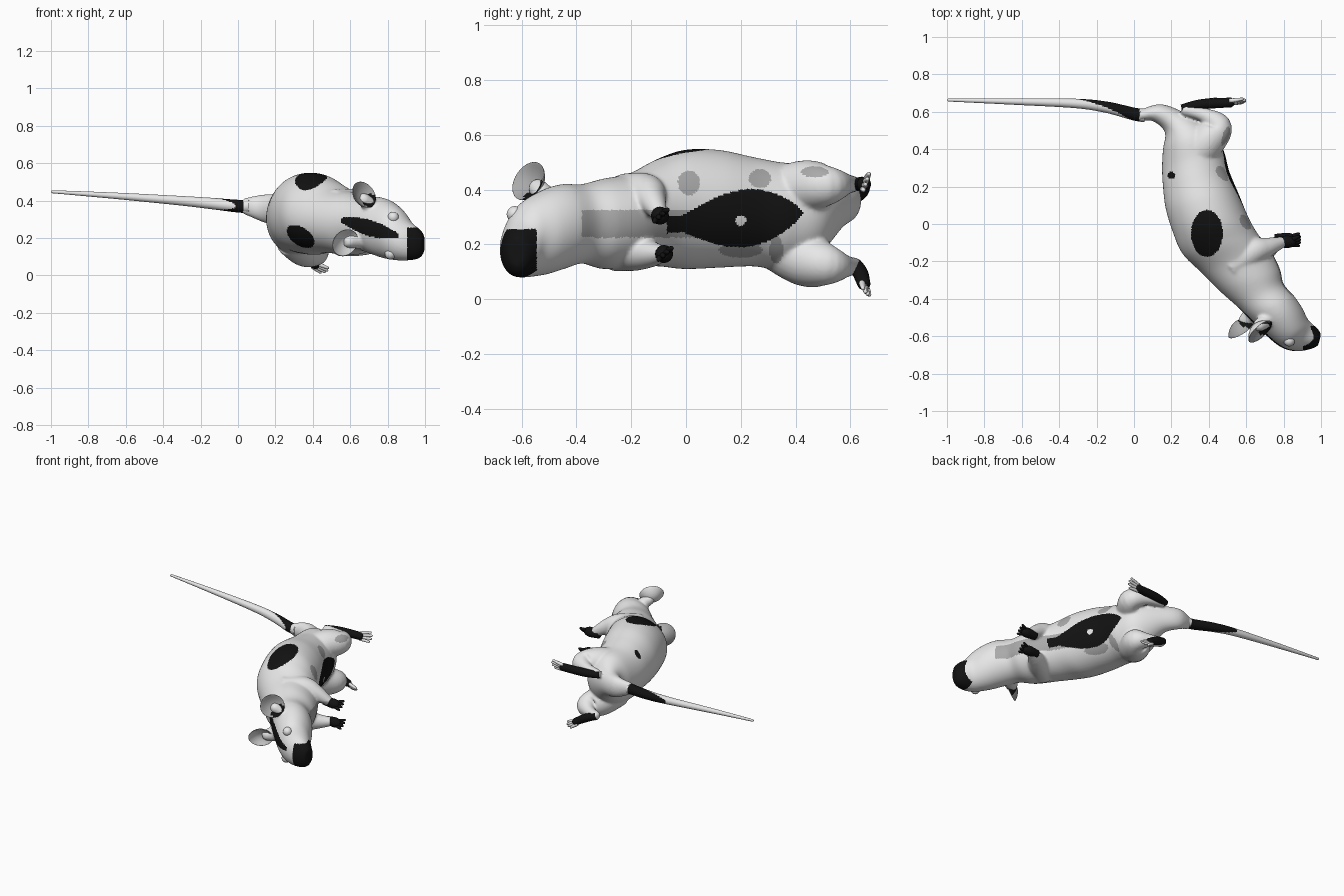
import bpy, bmesh, math
from mathutils import Vector

if "Cube" in bpy.data.objects:
    bpy.data.objects.remove(bpy.data.objects["Cube"])


def material(name, v):
    m = bpy.data.materials.new(name)
    m.diffuse_color = (v, v, v, 1)
    m.use_nodes = True
    m.node_tree.nodes["Principled BSDF"].inputs["Base Color"].default_value = m.diffuse_color
    return m


MATS = [material("pale fur", 0.88), material("black fur", 0.006), material("grey fur", 0.40)]
PALE, BLACK, GREY = 0, 1, 2


def finish(bm, name, paint):
    """Turn a bmesh into an object and colour its faces by rule."""
    bmesh.ops.recalc_face_normals(bm, faces=bm.faces)
    bm.normal_update()
    for f in bm.faces:
        f.smooth = True
        f.material_index = paint(f.calc_center_median(), f.normal) if callable(paint) else paint
    me = bpy.data.meshes.new(name)
    bm.to_mesh(me)
    bm.free()
    ob = bpy.data.objects.new(name, me)
    bpy.context.collection.objects.link(ob)
    for m in MATS:
        me.materials.append(m)
    return ob


def spline(rows, steps):
    """Catmull-Rom through rows of numbers."""
    out = []
    n = len(rows)
    for i in range(n - 1):
        a, b, c, d = rows[max(i - 1, 0)], rows[i], rows[i + 1], rows[min(i + 2, n - 1)]
        for s in range(steps):
            t = s / steps
            out.append([0.5 * (2 * q + (r - p) * t + (2 * p - 5 * q + 4 * r - w) * t * t
                               + (3 * q - p - 3 * r + w) * t ** 3)
                        for p, q, r, w in zip(a, b, c, d)])
    out.append(list(rows[-1]))
    return out


def loft(name, rings, sides, paint):
    """Skin elliptical rings given as (centre, half axis u, half axis v)."""
    bm = bmesh.new()
    loops = []
    for c, u, v in rings:
        loops.append([bm.verts.new(c + u * math.cos(k * math.tau / sides) + v * math.sin(k * math.tau / sides))
                      for k in range(sides)])
    for a, b in zip(loops, loops[1:]):
        for k in range(sides):
            j = (k + 1) % sides
            bm.faces.new((a[k], a[j], b[j], b[k]))
    for end, centre in ((loops[0], rings[0][0]), (loops[-1], rings[-1][0])):
        tip = bm.verts.new(centre)
        for k in range(sides):
            bm.faces.new((end[k], end[(k + 1) % sides], tip))
    return finish(bm, name, paint)


def tube(name, rows, paint, sides=16, steps=6):
    """Round limb along rows of (x, y, z, radius), with rounded tip."""
    pts = spline(rows, steps)
    rings = []
    for i, p in enumerate(pts):
        d = (Vector(pts[min(i + 1, len(pts) - 1)][:3]) - Vector(pts[max(i - 1, 0)][:3])).normalized()
        u = d.cross(Vector((0, 0, 1))).normalized()
        v = d.cross(u).normalized()
        rings.append((Vector(p[:3]), u * p[3], v * p[3]))
    c, u, v = rings[-1]
    rings.append((c + d * u.length * 0.6, u * 0.6, v * 0.6))
    return loft(name, rings, sides, paint)


def oval(a, b, ca, cb, ra, rb):
    return ((a - ca) / ra) ** 2 + ((b - cb) / rb) ** 2 < 1


# Markings on the coat
def coat(p, n):
    x, y, z = p
    if x > 0.905 and z < 0.255 and y < -0.545:                  # muzzle
        return BLACK
    if y < -0.4 and n.y < 0 and 0.55 < x < 0.86:                # blaze on the forehead
        t = (x - 0.55) / 0.31
        if abs(z - (0.295 - 0.085 * t)) < 0.012 + 0.032 * math.sin(math.pi * t):
            return BLACK
    if z > 0.4 and oval(x, y, 0.39, -0.05, 0.085, 0.125):       # saddle spot
        return BLACK
    if y < 0 and n.x < 0.3 and n.y < 0 and oval(x, z + 0.4 * (x - 0.335), 0.335, 0.208, 0.074, 0.054):
        return BLACK
    if z > 0.28 and oval(x, y, 0.2, 0.26, 0.02, 0.02):
        return BLACK
    if n.x > 0 and x > 0.35:
        if oval(y, z, 0.2, 0.287, 0.02, 0.02):                  # navel
            return PALE
        t = (y + 0.07) / 0.5
        if 0 < t < 1:                                           # belly patch
            half = 0.105 * math.sin(math.pi * t ** 1.25) ** 0.8
            if t < 0.4:
                half = max(half, 0.03)
            if abs(z - 0.27 - 0.045 * t) < half:
                return BLACK
        if -0.38 < y < 0.08 and abs(z - 0.275) < 0.05:          # chest stripe
            return GREY
        for cy, cz, ry, rz in ((0.01, 0.425, 0.04, 0.045), (0.27, 0.44, 0.04, 0.035),
                               (0.33, 0.18, 0.025, 0.05), (0.2, 0.18, 0.08, 0.028), (0.47, 0.465, 0.05, 0.02)):
            if oval(y, z, cy, cz, ry, rz):
                return GREY
    return PALE


# Body and head: back edge x y, belly edge x y, bottom z, top z
STATIONS = [
    (0.02, 0.55, 0.03, 0.61, 0.33, 0.41),
    (0.10, 0.55, 0.14, 0.64, 0.29, 0.43),
    (0.165, 0.49, 0.26, 0.60, 0.25, 0.44),
    (0.155, 0.40, 0.42, 0.51, 0.14, 0.49),
    (0.15, 0.30, 0.48, 0.39, 0.11, 0.50),
    (0.155, 0.20, 0.51, 0.28, 0.12, 0.52),
    (0.17, 0.08, 0.56, 0.16, 0.115, 0.545),
    (0.21, -0.05, 0.61, 0.04, 0.11, 0.545),
    (0.26, -0.16, 0.66, -0.05, 0.12, 0.51),
    (0.36, -0.26, 0.73, -0.14, 0.115, 0.46),
    (0.46, -0.36, 0.78, -0.24, 0.11, 0.44),
    (0.55, -0.44, 0.80, -0.32, 0.13, 0.42),
    (0.62, -0.51, 0.86, -0.39, 0.11, 0.42),
    (0.69, -0.58, 0.90, -0.45, 0.09, 0.40),
    (0.78, -0.655, 0.93, -0.51, 0.08, 0.355),
    (0.86, -0.68, 0.96, -0.54, 0.08, 0.29),
    (0.94, -0.67, 0.99, -0.57, 0.09, 0.25),
    (0.985, -0.65, 1.0, -0.59, 0.12, 0.22),
]
rings = []
for bx, by, ex, ey, z0, z1 in spline(STATIONS, 10):
    c = Vector(((bx + ex) / 2, (by + ey) / 2, (z0 + z1) / 2))
    rings.append((c, Vector(((ex - bx) / 2, (ey - by) / 2, 0)), Vector((0, 0, (z1 - z0) / 2))))
parts = [loft("trunk", rings, 64, PALE)]

# Limbs and ear roots that blend into the trunk
LIMBS = {
    "upper_hind_leg": [(0.30, 0.33, 0.38, 0.10), (0.39, 0.44, 0.41, 0.098), (0.45, 0.52, 0.415, 0.074),
                       (0.38, 0.58, 0.42, 0.04), (0.27, 0.61, 0.42, 0.03)],
    "lower_hind_leg": [(0.29, 0.34, 0.20, 0.10), (0.36, 0.44, 0.145, 0.10), (0.41, 0.52, 0.125, 0.076),
                       (0.36, 0.58, 0.12, 0.042), (0.28, 0.615, 0.12, 0.032)],
    "upper_foreleg": [(0.52, -0.22, 0.37, 0.09), (0.63, -0.15, 0.385, 0.075), (0.71, -0.125, 0.36, 0.053),
                      (0.80, -0.095, 0.305, 0.028)],
    "lower_foreleg": [(0.55, -0.25, 0.19, 0.09), (0.65, -0.18, 0.175, 0.072), (0.72, -0.13, 0.165, 0.05),
                      (0.80, -0.08, 0.165, 0.028)],
    "upper_ear_root": [(0.75, -0.48, 0.32, 0.05), (0.70, -0.52, 0.38, 0.04), (0.665, -0.545, 0.41, 0.035)],
    "lower_ear_root": [(0.70, -0.45, 0.20, 0.06), (0.63, -0.49, 0.19, 0.05), (0.585, -0.525, 0.18, 0.035)],
}
parts += [tube(n, rows, PALE, 24) for n, rows in LIMBS.items()]

# Fuse into one soft skin, then colour it
bpy.ops.object.select_all(action='DESELECT')
for ob in parts:
    ob.select_set(True)
body = bpy.context.view_layer.objects.active = parts[0]
bpy.ops.object.join()
fuse = body.modifiers.new("fuse", 'REMESH')
fuse.mode, fuse.voxel_size = 'VOXEL', 0.0075
soft = body.modifiers.new("soft", 'SMOOTH')
soft.factor, soft.iterations = 0.5, 10
skin = bmesh.new()
skin.from_object(body, bpy.context.evaluated_depsgraph_get())
bpy.data.objects.remove(body)
finish(skin, "body_and_head", coat)

# Tail, black at the root and along its rear side
tube("tail", [(0.06, 0.58, 0.37, 0.036), (0, 0.588, 0.37, 0.034), (-0.15, 0.625, 0.385, 0.03),
              (-0.32, 0.645, 0.40, 0.025), (-0.65, 0.655, 0.425, 0.017), (-0.992, 0.663, 0.447, 0.008)],
     lambda p, n: BLACK if p.x < 0.03 and p.x > -0.31 + 0.15 * (1 - n.y) else PALE, 32, 20)


def digits(name, base, tip, spread, r, mat):
    """Four tapering digits fanned from a paw."""
    base, tip, spread = Vector(base), Vector(tip), Vector(spread)
    for k in range(4):
        s = (k - 1.5) / 1.5
        a, b = base + spread * s * 0.6, tip + spread * s - (tip - base) * 0.2 * abs(s)
        m = (a + b) / 2
        tube(f"{name}_{k + 1}", [(*a, r), (*m, r * 0.9), (*b, r * 0.6)], mat, 8, 2)


# Feet and toes
tube("upper_hind_foot", [(0.255, 0.617, 0.42, 0.022), (0.36, 0.64, 0.42, 0.027), (0.52, 0.65, 0.42, 0.026)], BLACK)
tube("lower_hind_foot", [(0.275, 0.62, 0.125, 0.024), (0.35, 0.637, 0.095, 0.028), (0.42, 0.65, 0.055, 0.024)], BLACK)
digits("upper_toe", (0.51, 0.652, 0.42), (0.60, 0.66, 0.43), (0, 0.01, 0.03), 0.012, PALE)
digits("lower_toe", (0.41, 0.65, 0.055), (0.475, 0.66, 0.02), (-0.02, 0.012, -0.012), 0.012, PALE)

# Front paws
for side, (x, y, z) in (("upper", (0.80, -0.095, 0.305)), ("lower", (0.80, -0.08, 0.165))):
    tube(f"{side}_paw", [(x - 0.05, y, z, 0.026), (x + 0.02, y, z, 0.033), (x + 0.05, y, z, 0.026)], BLACK)
    digits(f"{side}_finger", (x + 0.05, y, z), (x + 0.09, y + 0.005, z), (0, 0.025, 0.022), 0.012, BLACK)


# Ears: shallow cups, grey inside and black at the inner root
def ear(name, centre, facing, radius, root):
    facing, centre, root = Vector(facing).normalized(), Vector(centre), Vector(root)
    q = facing.to_track_quat('Z', 'Y')
    bm = bmesh.new()
    bmesh.ops.create_uvsphere(bm, u_segments=28, v_segments=24, radius=1)
    for v in bm.verts:
        r2 = v.co.x ** 2 + v.co.y ** 2
        v.co = centre + q @ Vector((v.co.x, v.co.y * 0.95, v.co.z * 0.14 + r2 * 0.5 - 0.3)) * radius

    def paint(p, n):
        if n.dot(facing) < 0.45:
            return PALE
        return BLACK if (p - root).length < 0.075 else GREY
    finish(bm, name, paint)


ear("upper_ear", (0.665, -0.565, 0.425), (0.55, -0.6, 0.35), 0.08, (0.72, -0.53, 0.36))
ear("lower_ear", (0.565, -0.55, 0.18), (0.45, -0.7, -0.3), 0.08, (0.63, -0.52, 0.18))

# Eyes: low pale bumps
for name, c in (("upper_eye", (0.83, -0.625, 0.31)), ("lower_eye", (0.815, -0.62, 0.115))):
    bm = bmesh.new()
    bmesh.ops.create_uvsphere(bm, u_segments=16, v_segments=10, radius=0.03)
    bmesh.ops.translate(bm, verts=bm.verts, vec=c)
    finish(bm, name, PALE)
